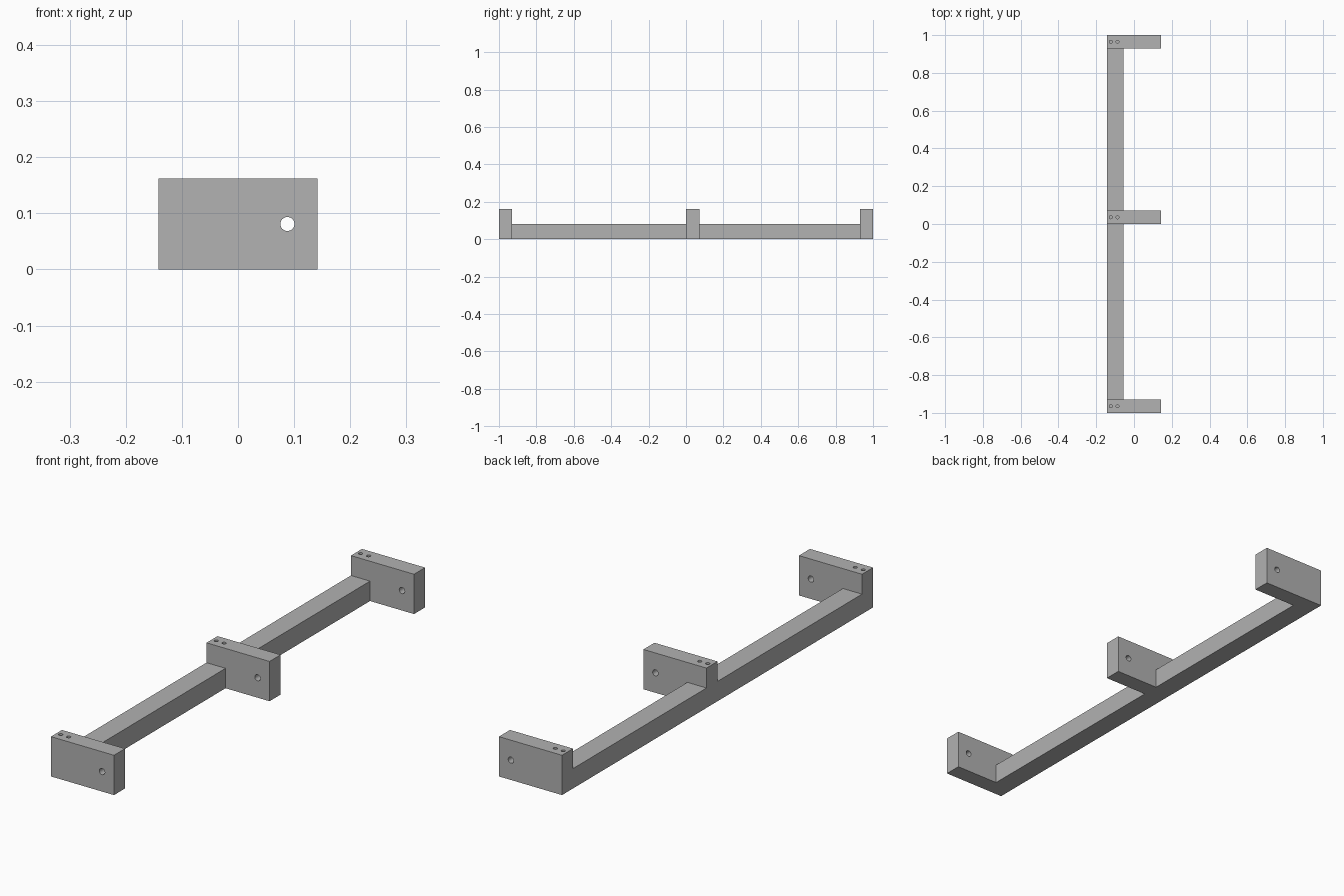
import bpy
from mathutils import Matrix
import bmesh
import math

cube = bpy.data.objects.get("Cube")
if cube:
    bpy.data.objects.remove(cube, do_unlink=True)

HALF_W, HEIGHT, THICK = 0.142, 0.162, 0.071
RAIL_W, RAIL_H = 0.086, 0.081
BLOCK_CENTRES = (-1 + THICK / 2, THICK / 2, 1 - THICK / 2)

grey = bpy.data.materials.new("plain grey")
grey.use_nodes = True
colour = (0.445, 0.445, 0.445, 1)
grey.diffuse_color = colour
grey.node_tree.nodes["Principled BSDF"].inputs["Base Color"].default_value = colour


def add_object(name, bm):
    mesh = bpy.data.meshes.new(name)
    bm.to_mesh(mesh)
    bm.free()
    mesh.materials.append(grey)
    obj = bpy.data.objects.new(name, mesh)
    bpy.context.collection.objects.link(obj)
    return obj


def box(name, lo, hi):
    bm = bmesh.new()
    size = [b - a for a, b in zip(lo, hi)]
    mid = [(a + b) / 2 for a, b in zip(lo, hi)]
    bmesh.ops.create_cube(bm, size=1, matrix=Matrix.Translation(mid) @ Matrix.Diagonal((*size, 1)))
    return add_object(name, bm)


def drill(name, centre, radius, depth, along_y=False):
    bm = bmesh.new()
    turn = Matrix.Rotation(math.pi / 2 if along_y else 0, 4, "X")
    bmesh.ops.create_cone(bm, cap_ends=True, segments=32, radius1=radius, radius2=radius,
                          depth=depth, matrix=Matrix.Translation(centre) @ turn)
    obj = add_object(name, bm)
    obj.hide_render = True
    return obj


def combine(target, tool, operation):
    mod = target.modifiers.new(operation.lower(), "BOOLEAN")
    mod.operation, mod.solver, mod.object = operation, "EXACT", tool
    bpy.context.view_layer.objects.active = target
    bpy.ops.object.modifier_apply(modifier=mod.name)
    bpy.data.objects.remove(tool, do_unlink=True)


# Long rail running front to back, flush with the right side
frame = box("bracket_frame", (-HALF_W, -1, 0), (-HALF_W + RAIL_W, 1, RAIL_H))

# Three upright blocks fused onto the rail
for y in BLOCK_CENTRES:
    block = box("block", (-HALF_W, y - THICK / 2, 0), (HALF_W, y + THICK / 2, HEIGHT))
    combine(frame, block, "UNION")

# Each block: one cross hole and two blind screw holes in the top
for y in BLOCK_CENTRES:
    combine(frame, drill("cross_hole", (0.088, y, HEIGHT / 2), 0.0125, 2 * THICK, True), "DIFFERENCE")
    for x in (-0.123, -0.087):
        combine(frame, drill("screw_hole", (x, y, HEIGHT), 0.008, HEIGHT), "DIFFERENCE")

# Smooth hole walls, crisp edges
bpy.ops.object.select_all(action="DESELECT")
frame.select_set(True)
bpy.context.view_layer.objects.active = frame
bpy.ops.object.shade_smooth_by_angle(angle=math.radians(30))
